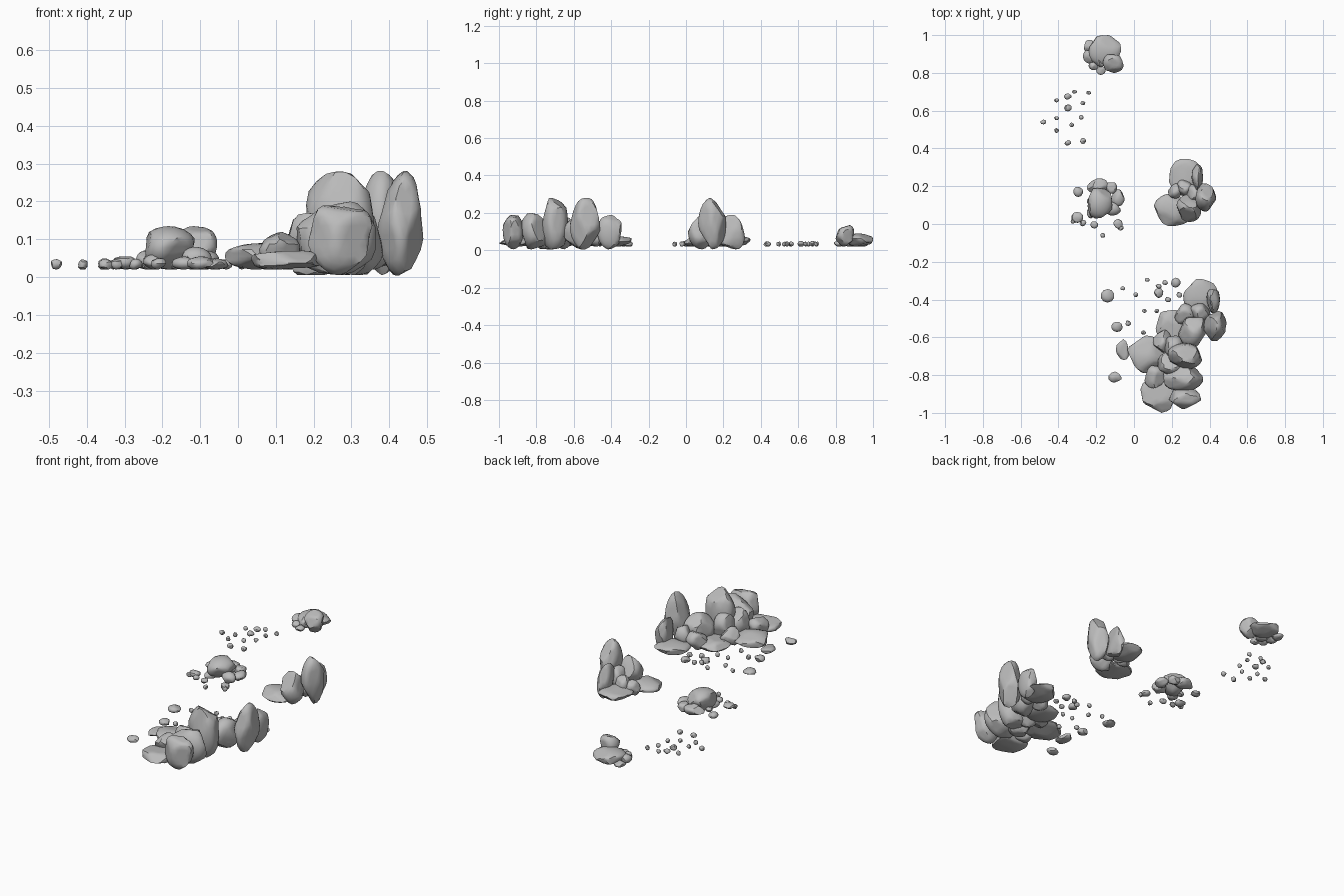
import bpy, bmesh, random
from mathutils import Vector

default_cube = bpy.data.objects.get("Cube")
if default_cube:
    bpy.data.objects.remove(default_cube)

rng = random.Random(7)

stone = bpy.data.materials.new("grey stone")
stone.use_nodes = True
stone.diffuse_color = (0.5, 0.5, 0.5, 1)
shader = next(n for n in stone.node_tree.nodes if n.type == "BSDF_PRINCIPLED")
shader.inputs["Base Color"].default_value = stone.diffuse_color
shader.inputs["Roughness"].default_value = 0.9


def random_direction():
    return Vector([rng.gauss(0, 1) for axis in range(3)]).normalized()


def add_stone(bm, centre, size, detail, cuts):
    """Add a ball flattened along random planes, fitted to the given box."""
    ball = bmesh.ops.create_icosphere(bm, subdivisions=detail, radius=1)["verts"]
    for _ in range(cuts):
        normal, depth = random_direction(), rng.uniform(0.7, 0.86)
        for v in ball:
            excess = v.co.dot(normal) - depth
            if excess > 0:
                v.co -= normal * excess
    for axis in range(3):
        low = min(v.co[axis] for v in ball)
        high = max(v.co[axis] for v in ball)
        for v in ball:
            unit = (v.co[axis] - low) / (high - low) - 0.5
            v.co[axis] = centre[axis] + unit * size[axis]


def finish(name, bm):
    mesh = bpy.data.meshes.new(name)
    bm.to_mesh(mesh)
    bm.free()
    mesh.materials.append(stone)
    obj = bpy.data.objects.new(name, mesh)
    bpy.context.collection.objects.link(obj)
    bpy.ops.object.select_all(action="DESELECT")
    obj.select_set(True)
    bpy.context.view_layer.objects.active = obj
    bpy.ops.object.shade_smooth_by_angle(angle=0.6)


def build_boulders(name, rocks):
    """Each rock is x, y, width, depth, top; tall ones sit deeper."""
    for x, y, width, depth, top in rocks:
        bottom = 0.005 if top > 0.15 else 0.02
        bm = bmesh.new()
        add_stone(bm, (x, y, (top + bottom) / 2), (width, depth, top - bottom), 3, 11)
        finish(name, bm)


def build_pebbles(name, pebbles):
    """Each pebble is x, y, width."""
    bm = bmesh.new()
    for x, y, width in pebbles:
        height = min(0.02 + width * 0.25, 0.035)
        depth = width * rng.uniform(0.8, 1.1)
        add_stone(bm, (x, y, 0.02 + height / 2), (width, depth, height), 2, 6)
    finish(name, bm)


# Large front outcrop: tall boulders, then middle stones, then flat slabs
build_boulders("front_tall_boulder", [
    (.43, -.54, .12, .16, .28), (.27, -.70, .18, .14, .28),
    (.26, -.81, .21, .15, .20), (.27, -.925, .17, .11, .19),
    (.42, -.41, .07, .13, .19),
])
build_boulders("front_middle_stone", [
    (.31, -.57, .15, .17, .18), (.35, -.47, .11, .10, .14),
    (.27, -.475, .11, .11, .12), (.15, -.62, .10, .12, .12),
    (.21, -.65, .11, .12, .18), (.20, -.74, .15, .13, .17),
    (.11, -.81, .11, .12, .12),
])
build_boulders("front_flat_slab", [
    (.35, -.38, .18, .18, .075), (.20, -.54, .17, .17, .075),
    (.065, -.69, .20, .20, .09), (.13, -.91, .19, .18, .07),
    (-.06, -.665, .07, .11, .05),
])
build_pebbles("front_pebbles", [
    (-.10, -.81, .07), (-.09, -.545, .06), (-.14, -.38, .07),
    (-.06, -.34, .025), (.01, -.375, .025), (.07, -.295, .025),
    (.13, -.365, .05), (.165, -.31, .03), (.22, -.31, .05),
    (.24, -.375, .03), (.18, -.40, .03), (.055, -.46, .025),
    (.12, -.46, .025), (-.03, -.525, .03), (.05, -.575, .025),
    (.13, -.33, .03),
])

# Left outcrop behind the front one
build_boulders("left_boulder", [
    (.38, .14, .11, .15, .28), (.335, .24, .06, .15, .19),
    (.29, .085, .13, .15, .19), (.27, .19, .08, .09, .12),
    (.32, .16, .09, .10, .15), (.22, .175, .08, .08, .10),
    (.27, .25, .17, .19, .075), (.21, .075, .21, .17, .075),
])

# Small middle outcrop
build_boulders("middle_stone", [
    (-.18, .11, .13, .16, .135), (-.19, .20, .12, .08, .08),
    (-.12, .19, .06, .06, .07), (-.085, .14, .07, .09, .07),
    (-.11, .08, .08, .07, .08), (-.22, .065, .06, .07, .06),
])
build_pebbles("middle_pebbles", [
    (-.295, .17, .05), (-.30, .035, .06), (-.27, .005, .035),
    (-.32, .015, .03), (-.21, -.005, .04), (-.165, -.06, .025),
    (-.085, .00, .05), (-.07, -.02, .03), (-.23, .12, .04),
])

# Back outcrop and the pebbles trailing from it
build_boulders("back_stone", [
    (-.155, .92, .17, .16, .09), (-.11, .85, .11, .10, .135),
    (-.235, .94, .06, .07, .05), (-.235, .885, .07, .07, .07),
    (-.215, .84, .05, .05, .06), (-.175, .815, .05, .05, .05),
    (-.18, .87, .08, .08, .08),
])
build_pebbles("back_pebbles", [
    (-.48, .54, .03), (-.41, .655, .025), (-.35, .675, .04),
    (-.315, .70, .025), (-.24, .695, .025), (-.27, .64, .025),
    (-.35, .615, .04), (-.41, .56, .025), (-.41, .495, .025),
    (-.33, .525, .025), (-.28, .565, .025), (-.35, .43, .035),
    (-.27, .44, .03),
])
